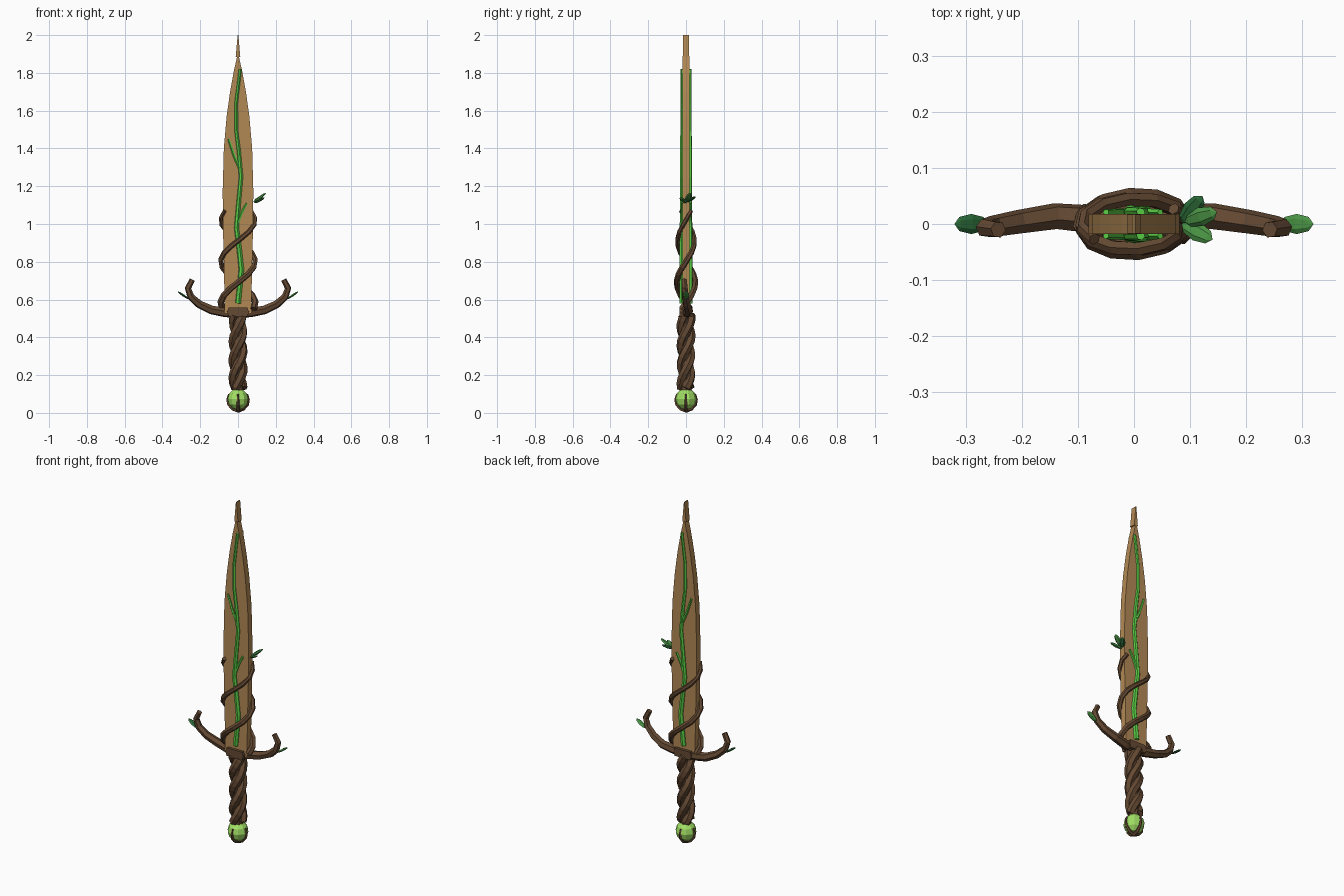
import bpy, bmesh, math
from mathutils import Vector, Matrix

if "Cube" in bpy.data.objects:
    bpy.data.objects.remove(bpy.data.objects["Cube"])


def material(name, rgb):
    m = bpy.data.materials.new(name)
    m.diffuse_color = (*rgb, 1)
    m.use_nodes = True
    m.node_tree.nodes["Principled BSDF"].inputs["Base Color"].default_value = m.diffuse_color
    return m


WOOD = material("blade_wood", (0.45, 0.25, 0.09))
BARK = material("bark", (0.13, 0.068, 0.033))
SAP = material("glowing_sap", (0.1, 0.62, 0.06))
GEM = material("pale_green", (0.36, 0.74, 0.13))
LEAF = material("leaf_green", (0.07, 0.3, 0.06))
DARK = material("leaf_dark", (0.025, 0.15, 0.04))


def finish(name, bm, mat):
    bmesh.ops.recalc_face_normals(bm, faces=bm.faces)
    me = bpy.data.meshes.new(name)
    bm.to_mesh(me)
    bm.free()
    me.materials.append(mat)
    ob = bpy.data.objects.new(name, me)
    bpy.context.collection.objects.link(ob)
    return ob


def tube(name, pts, r0, r1, mat, sides=6):
    """Faceted tapered tube along a path, capped at both ends."""
    pts = [Vector(p) for p in pts]
    bm = bmesh.new()
    rings, last = [], None
    for i, p in enumerate(pts):
        t = (pts[min(i + 1, len(pts) - 1)] - pts[max(i - 1, 0)]).normalized()
        if last is None:
            u = t.orthogonal().normalized()
        else:
            u = last.rotation_difference(t) @ u
        last = t
        v = t.cross(u)
        r = r0 + (r1 - r0) * i / (len(pts) - 1)
        rings.append([bm.verts.new(p + r * (math.cos(a) * u + math.sin(a) * v))
                      for a in (2 * math.pi * k / sides for k in range(sides))])
    for a, b in zip(rings, rings[1:]):
        for k in range(sides):
            j = (k + 1) % sides
            bm.faces.new((a[k], a[j], b[j], b[k]))
    bm.faces.new(rings[0])
    bm.faces.new(rings[-1])
    return finish(name, bm, mat)


def slab(name, outline, half, mat):
    """Extrude an x-z outline to y = +-half."""
    bm = bmesh.new()
    f = bm.faces.new([bm.verts.new((x, -half, z)) for x, z in outline])
    ext = bmesh.ops.extrude_face_region(bm, geom=[f])["geom"]
    bmesh.ops.translate(bm, vec=(0, 2 * half, 0),
                        verts=[g for g in ext if isinstance(g, bmesh.types.BMVert)])
    return finish(name, bm, mat)


def leaf(name, base, tip, width, mat):
    base, tip = Vector(base), Vector(tip)
    d = tip - base
    x = d.normalized()
    y = Vector((0, 0, 1)).cross(x).normalized()
    z = x.cross(y)
    rot = Matrix((x, y, z)).transposed().to_4x4()
    bm = bmesh.new()
    bmesh.ops.create_uvsphere(bm, u_segments=6, v_segments=4, radius=1)
    # poles along the leaf's length
    bmesh.ops.transform(bm, verts=bm.verts, matrix=Matrix.Translation((base + tip) / 2) @ rot
                        @ Matrix.Diagonal((d.length / 2, width / 2, 0.007, 1))
                        @ Matrix.Rotation(math.pi / 2, 4, 'Y'))
    return finish(name, bm, mat)


# Blade and tip spike
half = [(0.07, 0.53), (0.074, 0.75), (0.08, 1.0), (0.081, 1.18), (0.075, 1.4),
        (0.06, 1.57), (0.042, 1.7), (0.022, 1.81), (0.004, 1.89)]
slab("blade", half + [(-x, z) for x, z in reversed(half)], 0.018, WOOD)
slab("blade_tip", [(0.012, 1.885), (0.002, 2.0), (-0.002, 2.0), (-0.012, 1.885)], 0.017, WOOD)

# Sap veins on both faces
vein = [(0, 0.58), (0.018, 0.76), (0.005, 0.88), (-0.008, 0.98), (0.004, 1.12), (0.016, 1.25),
        (0.005, 1.38), (-0.01, 1.5), (-0.01, 1.64), (0.012, 1.82)]
for side, s in (("front", -1), ("back", 1)):
    y = s * 0.021
    tube(f"vein_{side}", [(x, y, z) for x, z in vein], 0.015, 0.008, SAP)
    tube(f"vein_branch_upper_{side}", [(0.012, y, 1.29), (-0.02, y, 1.36), (-0.05, y, 1.45)],
         0.009, 0.006, SAP, 5)
    tube(f"vein_branch_lower_{side}", [(-0.004, y, 1.0), (0.02, y, 1.06), (0.047, y, 1.11)],
         0.009, 0.006, SAP, 5)

# Two vines climbing round the blade
for i in range(2):
    pts = []
    for k in range(15):
        f = k / 14
        a = math.pi * (1 + i) + math.radians(-25 + 425 * f)
        pts.append((0.092 * math.cos(a), (0.052 - 0.01 * f) * math.sin(a), 0.55 + 0.52 * f))
    tube(f"blade_vine_{i + 1}", pts, 0.018, 0.011, BARK)

# Leaf sprig beside the blade
leaf("sprig_leaf_1", (0.085, 0.002, 1.115), (0.122, 0.05, 1.145), 0.034, DARK)
leaf("sprig_leaf_2", (0.09, 0.004, 1.12), (0.148, 0.022, 1.165), 0.034, LEAF)
leaf("sprig_leaf_3", (0.085, 0.0, 1.11), (0.14, -0.028, 1.14), 0.034, LEAF)

# Guard: block, curled branch arms, leaves
slab("guard_block", [(-0.05, 0.51), (0.05, 0.51), (0.058, 0.535), (0.05, 0.557),
                     (-0.05, 0.557), (-0.058, 0.535)], 0.034, BARK)
arm = [(0, 0, 0.53), (0.07, 0.008, 0.532), (0.14, 0.014, 0.545), (0.205, 0.004, 0.575),
       (0.25, -0.004, 0.615), (0.265, -0.007, 0.66), (0.242, -0.01, 0.705)]
for side, s, m in (("right", 1, LEAF), ("left", -1, DARK)):
    tube(f"guard_arm_{side}", [(s * x, y, z) for x, y, z in arm], 0.028, 0.015, BARK)
    leaf(f"guard_leaf_{side}", (s * 0.26, 0, 0.602), (s * 0.32, 0, 0.643), 0.036, m)

# Twisted grip
tube("grip_core", [(0, 0, 0.11), (0, 0, 0.53)], 0.03, 0.03, BARK, 8)
for i in range(3):
    pts = []
    for k in range(15):
        f = k / 14
        a = 2 * math.pi * (i / 3 + 1.3 * f)
        pts.append((0.027 * math.cos(a), 0.027 * math.sin(a), 0.13 + 0.39 * f))
    tube(f"grip_strand_{i + 1}", pts, 0.024, 0.024, BARK)

# Pommel seed held by four root claws
bm = bmesh.new()
bmesh.ops.create_uvsphere(bm, u_segments=10, v_segments=6, radius=0.057,
                          matrix=Matrix.Translation((0, 0, 0.073)))
finish("pommel_seed", bm, GEM)
claw = [(0.0, 0.012), (0.028, 0.022), (0.05, 0.045), (0.056, 0.07), (0.048, 0.1)]
for i in range(4):
    c, s = math.cos(i * math.pi / 2), math.sin(i * math.pi / 2)
    tube(f"pommel_claw_{i + 1}", [(r * c, r * s, z) for r, z in claw], 0.012, 0.005, BARK, 5)
